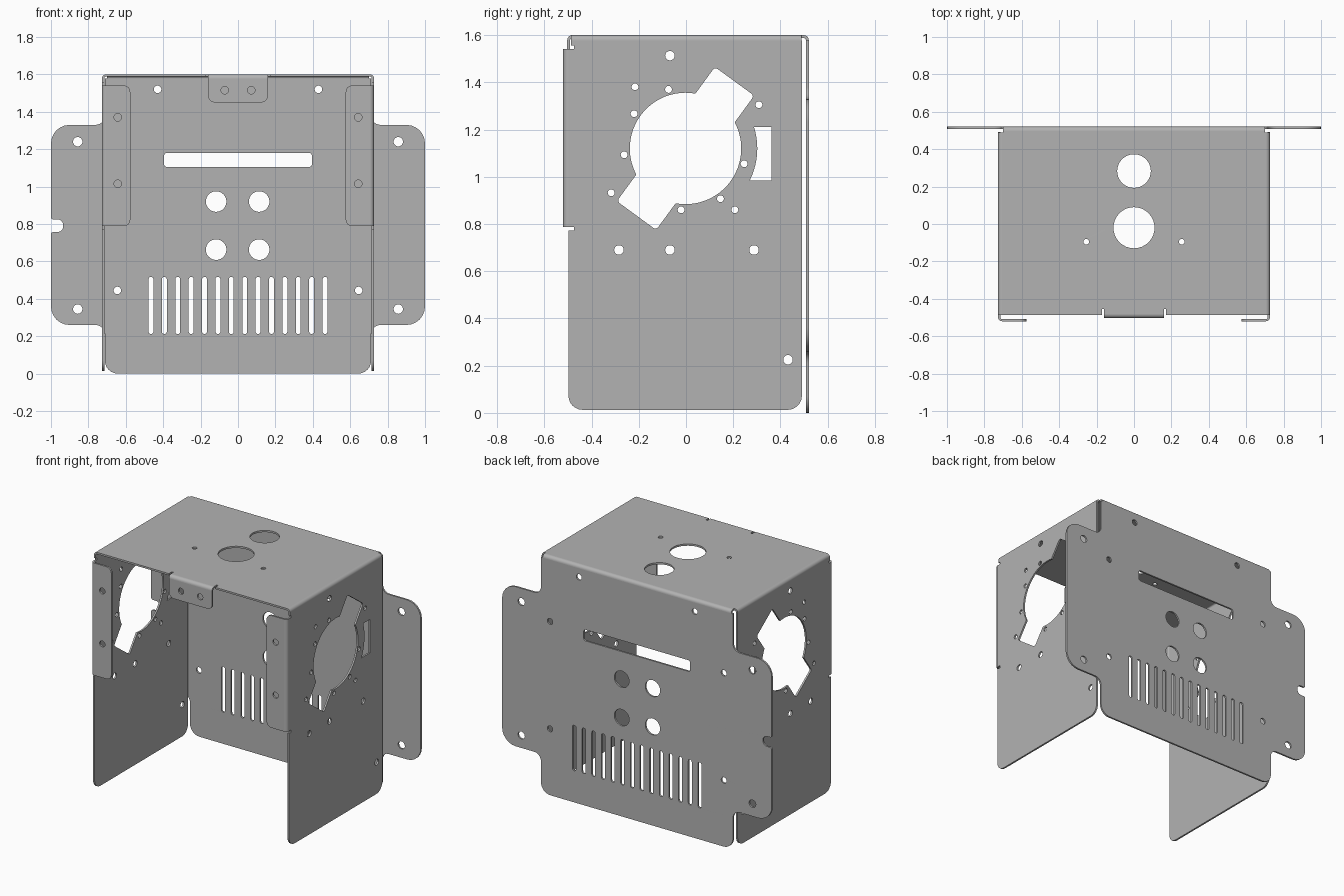
import bpy
import bmesh
from math import pi, sin, cos, asin, tan
from mathutils import Vector, Matrix

if "Cube" in bpy.data.objects:
    bpy.data.objects.remove(bpy.data.objects["Cube"])

T = 0.012        # sheet thickness
R = 0.022        # outer bend radius
W, H, D = 0.727, 1.6, 0.52   # half width, height, half depth

steel = bpy.data.materials.new("grey_steel")
steel.use_nodes = True
grey = (0.45, 0.45, 0.45, 1)
steel.diffuse_color = grey
steel.node_tree.nodes["Principled BSDF"].inputs["Base Color"].default_value = grey


def arc(cx, cy, r, a0, a1, n):
    return [(cx + r * cos(a0 + (a1 - a0) * i / n), cy + r * sin(a0 + (a1 - a0) * i / n))
            for i in range(n + 1)]


def circle(x, y, r):
    return arc(x, y, r, 0, 2 * pi, 32)[:-1]


def rounded(corners):
    """Outline from (x, y, fillet radius) corners."""
    out = []
    for i, (x, y, *rad) in enumerate(corners):
        p = Vector((x, y))
        if not rad or not rad[0]:
            out.append((x, y))
            continue
        r = rad[0]
        a = (Vector(corners[i - 1][:2]) - p).normalized()
        b = (Vector(corners[(i + 1) % len(corners)][:2]) - p).normalized()
        half = a.angle(b) / 2
        c = p + (a + b).normalized() * r / sin(half)
        s, e = p + a * r / tan(half) - c, p + b * r / tan(half) - c
        turn = s.angle(e)
        for k in range(7):
            t = k / 6
            out.append(tuple(c + (s * sin((1 - t) * turn) + e * sin(t * turn)) / sin(turn)))
    return out


def box(x0, x1, y0, y1, r):
    return rounded([(x0, y0, r), (x1, y0, r), (x1, y1, r), (x0, y1, r)])


def sheet(name, axes, centre, depth, outline, holes=(), flip=1):
    """Flat outline with holes, given depth; axes names the two outline axes, then the depth axis."""
    cu = bpy.data.curves.new(name, 'CURVE')
    cu.dimensions, cu.fill_mode, cu.extrude = '2D', 'BOTH', depth / 2
    for loop in [outline, *holes]:
        sp = cu.splines.new('POLY')
        sp.points.add(len(loop) - 1)
        for pt, (x, y) in zip(sp.points, loop):
            pt.co = (x, y, 0, 1)
        sp.use_cyclic_u = True
    tmp = bpy.data.objects.new(name + "_outline", cu)
    bpy.context.collection.objects.link(tmp)
    bpy.context.view_layer.update()
    mesh = bpy.data.meshes.new_from_object(tmp.evaluated_get(bpy.context.evaluated_depsgraph_get()))
    bpy.data.objects.remove(tmp)
    bpy.data.curves.remove(cu)
    m = Matrix.Identity(4)
    for col, ax in enumerate(axes):
        for row in range(3):
            m[row][col] = 1 if "xyz"[row] == ax else 0
    m["xyz".index(axes[2])][3] = centre
    bm = bmesh.new()
    bm.from_mesh(mesh)
    bm.transform(Matrix.Diagonal((flip, 1, 1, 1)) @ m)
    bmesh.ops.remove_doubles(bm, verts=bm.verts, dist=1e-5)
    bmesh.ops.recalc_face_normals(bm, faces=bm.faces)
    bm.to_mesh(mesh)
    bm.free()
    mesh.name = name
    mesh.materials.clear()
    mesh.materials.append(steel)
    ob = bpy.data.objects.new(name, mesh)
    bpy.context.collection.objects.link(ob)
    bpy.ops.object.select_all(action='DESELECT')
    ob.select_set(True)
    bpy.context.view_layer.objects.active = ob
    bpy.ops.object.shade_smooth_by_angle()
    return ob


def bend(name, axes, centre, length, cx, cy, start, flip=1):
    """Quarter-turn strip joining two sheets."""
    prof = arc(cx, cy, R, start, start + pi / 2, 8) + arc(cx, cy, R - T, start + pi / 2, start, 8)
    sheet(name, axes, centre, length, prof, flip=flip)


# Back plate with mounting ears, one of them notched
half = [(0.712, H - R), (0.712, 1.33, 0.05), (1, 1.33, 0.1),
        (1, 0.26, 0.1), (0.712, 0.26, 0.05), (0.712, 0, 0.07)]
other = [(-x, *rest) for x, *rest in reversed(half)]
other[3:3] = [(-1, 0.757, 0.012), (-0.935, 0.757, 0.03), (-0.935, 0.825, 0.03), (-1, 0.825, 0.012)]
holes = [box(-0.395, 0.395, 1.105, 1.18, 0.015)]
for s in (1, -1):
    holes += [circle(s * x, z, r) for x, z, r in (
        (0.857, 1.24, 0.025), (0.857, 0.345, 0.025), (0.43, 1.52, 0.02),
        (0.645, 1.165, 0.02), (0.645, 0.445, 0.02))]
    holes += [circle(s * 0.115 - 0.002, z, 0.055) for z in (0.92, 0.663)]
for i in range(14):
    x = (i - 6.5) * 0.0716
    holes.append(box(x - 0.013, x + 0.013, 0.212, 0.517, 0.0125))
sheet("back_plate", "xzy", D - T / 2, T, rounded(half + other), holes)
bend("back_bend", "yzx", 0, 1.4, D - R, H - R, 0)

# Top plate with relief cuts beside the front tab
half = [(0.16, 0.022 - 0.503), (0.16, -0.455), (0.172, -0.455), (0.172, -0.487),
        (W - R, -0.487), (W - R, 0.49), (0.7, 0.49), (0.7, D - R)]
outline = half + [(-x, y) for x, y in reversed(half)]
sheet("top_plate", "xyz", H - T / 2, T, outline,
      [circle(0, 0.283, 0.09), circle(0, -0.02, 0.11),
       circle(0.255, -0.095, 0.015), circle(-0.255, -0.095, 0.015)])

# Front tab
bend("front_tab_bend", "yzx", 0, 0.32, R - 0.503, H - R, pi / 2)
sheet("front_tab", "xzy", T / 2 - 0.503, T,
      rounded([(-0.16, H - R), (0.16, H - R), (0.16, 1.45, 0.035), (-0.16, 1.45, 0.035)]),
      [circle(0.071, 1.515, 0.02), circle(-0.071, 1.515, 0.02)])

# Side wall outline
wall = rounded([(-0.498, 0.013, 0.06), (0.491, 0.013, 0.06), (0.491, H - R), (-0.487, H - R),
                (-0.487, 1.556), (-0.475, 1.556), (-0.475, 1.541), (-0.498, 1.541),
                (-0.498, 0.788), (-0.475, 0.788), (-0.475, 0.772), (-0.498, 0.772)])

# Round opening with two opposite lobes, tilted
L, B, CR, CZ = 0.352, 0.103, 0.236, 1.12
a = asin(B / CR)
lobed = []
for s in (1, -1):
    lobed += [(s * x, s * y) for x, y in arc(0, 0, CR, a, pi - a, 24)]
    lobed += rounded([(-s * CR, s * B), (-s * L, s * B, 0.015),
                      (-s * L, -s * B, 0.015), (-s * CR, -s * B)])[1:-1]
tilt = Matrix.Rotation(0.94, 2)
lobed = [tuple(tilt @ Vector(p) + Vector((-0.002, CZ))) for p in lobed]

# Slot with one edge curved around the opening
slot = [(0.362, 0.985), (0.362, 1.21)] + arc(0, CZ, 0.302, asin(0.09 / 0.302), -asin(0.135 / 0.302), 10)

small = [(-0.216, 1.381), (-0.074, 1.37), (-0.22, 1.267), (-0.262, 1.093), (-0.317, 0.932),
         (-0.021, 0.86), (0.146, 0.907), (0.207, 0.86), (0.246, 1.055), (0.309, 1.305)]
large = [(-0.068, 1.513), (-0.284, 0.69), (-0.068, 0.69), (0.288, 0.69), (0.432, 0.225)]
wall_holes = [lobed, slot] + [circle(*p, 0.0145) for p in small] + [circle(*p, 0.02) for p in large]

# Side walls with their front flanges
for side, s in (("left", 1), ("right", -1)):
    sheet(side + "_wall", "yzx", W - T / 2, T, wall, wall_holes, s)
    bend(side + "_top_bend", "xzy", 0.0015, 0.977, W - R, H - R, 0, s)
    bend(side + "_flange_bend", "xyz", 1.1645, 0.753, W - R, R - D, -pi / 2, s)
    sheet(side + "_flange", "xzy", T / 2 - D, T,
          rounded([(W - R, 0.788), (W - R, 1.541), (0.576, 1.541, 0.035), (0.576, 0.788, 0.035)]),
          [circle(0.643, 1.37, 0.02), circle(0.643, 1.015, 0.02)], s)
